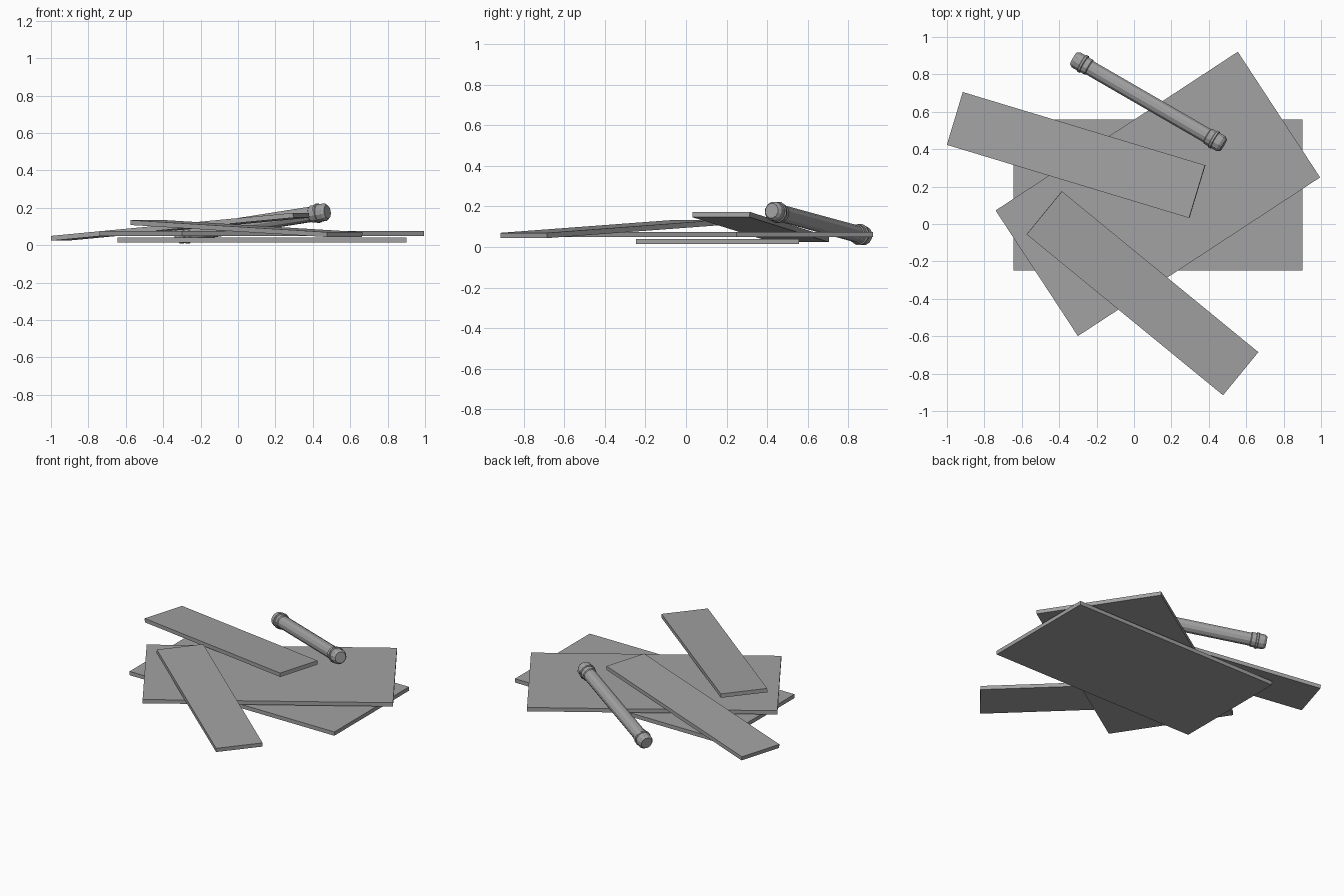
import bpy
import bmesh
import math
from mathutils import Vector, Matrix

if "Cube" in bpy.data.objects:
    bpy.data.objects.remove(bpy.data.objects["Cube"], do_unlink=True)

grey = bpy.data.materials.new("plain grey")
grey.use_nodes = True
COLOUR = (0.36, 0.36, 0.36, 1)
grey.diffuse_color = COLOUR
grey.node_tree.nodes["Principled BSDF"].inputs["Base Color"].default_value = COLOUR

THICK = 0.026


def add_object(name, bm, matrix):
    bmesh.ops.recalc_face_normals(bm, faces=bm.faces)
    mesh = bpy.data.meshes.new(name)
    bm.to_mesh(mesh)
    bm.free()
    mesh.materials.append(grey)
    obj = bpy.data.objects.new(name, mesh)
    obj.matrix_world = matrix
    bpy.context.collection.objects.link(obj)
    return obj


def frame(start, end):
    """Frame centred between two points, x along them, y kept level."""
    start, end = Vector(start), Vector(end)
    along = (end - start).normalized()
    side = Vector((0, 0, 1)).cross(along).normalized()
    up = along.cross(side)
    rotation = Matrix((along, side, up)).transposed().to_4x4()
    return Matrix.Translation((start + end) / 2) @ rotation, (end - start).length


def board(name, start, end, width):
    """Flat plank whose centre line runs from start to end."""
    matrix, length = frame(start, end)
    bm = bmesh.new()
    bmesh.ops.create_cube(bm, size=1)
    bmesh.ops.scale(bm, vec=(length, width, THICK), verts=bm.verts)
    return add_object(name, bm, matrix)


def pipe(name, start, end, end_profile, sides=12):
    """Capped tube, the end profile (distance, radius) mirrored to both ends."""
    matrix, length = frame(start, end)
    half = length / 2
    profile = [(d - half, r) for d, r in end_profile]
    profile += [(half - d, r) for d, r in reversed(end_profile)]
    bm = bmesh.new()
    rings = []
    for x, r in profile:
        angles = [math.tau * (i + 0.5) / sides for i in range(sides)]
        rings.append([bm.verts.new((x, r * math.cos(a), r * math.sin(a))) for a in angles])
    for a, b in zip(rings, rings[1:]):
        for i in range(sides):
            j = (i + 1) % sides
            bm.faces.new((a[i], a[j], b[j], b[i]))
    bm.faces.new(rings[0])
    bm.faces.new(rings[-1])
    return add_object(name, bm, matrix)


# Two wide boards lying flat
board("lower_wide_board", (-0.645, 0.155, 0.027), (0.9, 0.155, 0.027), 0.805)
board("upper_wide_board", (-0.52, -0.2635, 0.062), (0.775, 0.585, 0.062), 0.803)

# Two narrow boards leaning on the pile
board("back_narrow_board", (-0.957, 0.564, 0.037), (0.338, 0.173, 0.16), 0.295)
board("front_narrow_board", (-0.48, 0.06, 0.121), (0.57, -0.8, 0.057), 0.298)

# Pipe with bevelled, banded ends
pipe("banded_pipe", (-0.323, 0.885, 0.053), (0.478, 0.422, 0.179), [
    (0, 0.037), (0.016, 0.048), (0.05, 0.048), (0.053, 0.053), (0.064, 0.053),
    (0.067, 0.047), (0.095, 0.047), (0.1, 0.042)])
